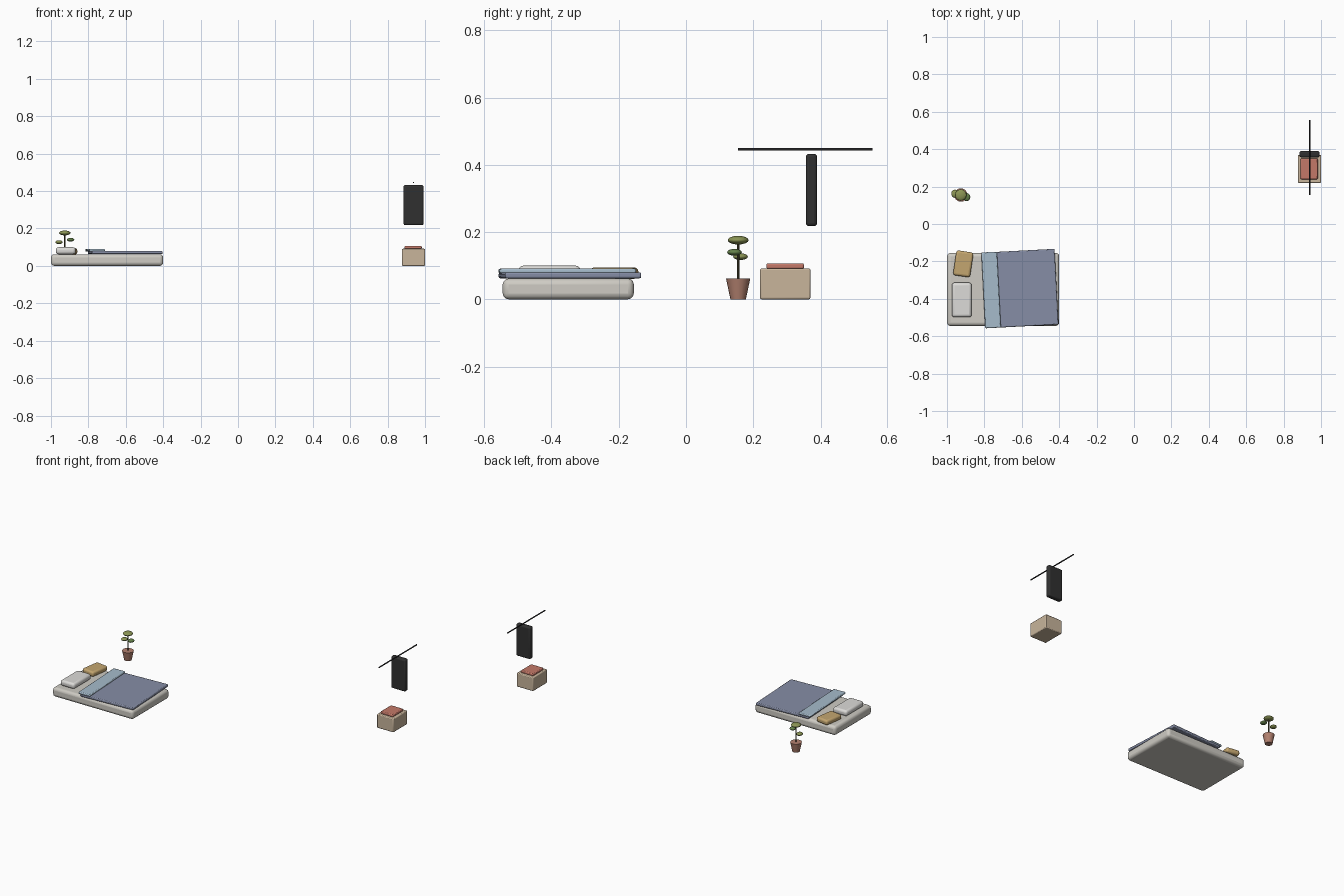
import bpy
from math import radians

if "Cube" in bpy.data.objects:
    bpy.data.objects.remove(bpy.data.objects["Cube"])


def paint(obj, name, rgb):
    mat = bpy.data.materials.get(name) or bpy.data.materials.new(name)
    mat.diffuse_color = (*rgb, 1)
    mat.use_nodes = True
    mat.node_tree.nodes["Principled BSDF"].inputs["Base Color"].default_value = mat.diffuse_color
    obj.data.materials.append(mat)


def soft_box(name, center, size, bevel, mat, rgb, turn=0, segments=3):
    """Box with rounded edges, given its centre and full size."""
    bpy.ops.mesh.primitive_cube_add(size=1, location=center)
    obj = bpy.context.object
    obj.name = name
    obj.scale = size
    bpy.ops.object.transform_apply(location=False, rotation=False, scale=True)
    obj.rotation_euler.z = radians(turn)
    mod = obj.modifiers.new("round", "BEVEL")
    mod.width, mod.segments = bevel, segments
    bpy.ops.object.shade_smooth_by_angle(angle=radians(35))
    paint(obj, mat, rgb)
    return obj


def cone(name, x, y, z0, z1, r0, r1, sides, mat, rgb):
    """Upright tapered cylinder from z0 to z1."""
    bpy.ops.mesh.primitive_cone_add(vertices=sides, radius1=r0, radius2=r1, depth=z1 - z0,
                                    location=(x, y, (z0 + z1) / 2))
    obj = bpy.context.object
    obj.name = name
    bpy.ops.object.shade_smooth_by_angle(angle=radians(35))
    paint(obj, mat, rgb)
    return obj


# Bed: mattress, tilted blanket with folded top, two pillows
soft_box("mattress", (-0.70, -0.35, 0.031), (0.60, 0.39, 0.062), 0.018,
         "linen", (0.62, 0.60, 0.55))
soft_box("blanket", (-0.603, -0.345, 0.0715), (0.378, 0.405, 0.018), 0.005,
         "blue_grey", (0.24, 0.27, 0.38), 3, 2)
soft_box("blanket_fold", (-0.764, -0.353, 0.084), (0.084, 0.406, 0.014), 0.005,
         "pale_blue", (0.38, 0.50, 0.60), 3, 2)
soft_box("white_pillow", (-0.921, -0.406, 0.081), (0.105, 0.185, 0.038), 0.014,
         "pillow_white", (0.72, 0.71, 0.69))
soft_box("ochre_pillow", (-0.913, -0.213, 0.078), (0.092, 0.134, 0.034), 0.012,
         "ochre", (0.55, 0.38, 0.16), -8.5)

# Potted plant
PX, PY = -0.926, 0.155
cone("plant_pot", PX, PY, 0, 0.062, 0.023, 0.036, 16, "terracotta", (0.45, 0.22, 0.16))
cone("plant_stem", PX, PY, 0.06, 0.175, 0.004, 0.004, 8, "stem", (0.07, 0.06, 0.03))
leaves = [("top_leaf", (PX, PY, 0.176), (0.031, 0.031, 0.013), "olive", (0.26, 0.30, 0.09)),
          ("left_leaf", (-0.957, 0.162, 0.127), (0.020, 0.022, 0.010), "olive", (0.26, 0.30, 0.09)),
          ("right_leaf", (-0.895, 0.144, 0.140), (0.020, 0.022, 0.010), "green", (0.13, 0.22, 0.07))]
for name, loc, size, mat, rgb in leaves:
    bpy.ops.mesh.primitive_uv_sphere_add(segments=12, ring_count=8, radius=1, location=loc)
    leaf = bpy.context.object
    leaf.name = name
    leaf.scale = size
    bpy.ops.object.shade_smooth_by_angle(angle=radians(35))
    paint(leaf, mat, rgb)

# Storage box with folded cloth on top
soft_box("storage_box", (0.9385, 0.295, 0.046), (0.123, 0.15, 0.092), 0.005,
         "cardboard", (0.58, 0.46, 0.33), 0, 2)
soft_box("folded_cloth", (0.9365, 0.295, 0.0985), (0.092, 0.112, 0.017), 0.005,
         "coral", (0.55, 0.19, 0.14), 0, 2)

# Hanging garment under a wall rod
soft_box("hanging_garment", (0.9385, 0.373, 0.325), (0.107, 0.034, 0.215), 0.010,
         "charcoal", (0.03, 0.03, 0.03))
rod = cone("hanging_rod", 0.9385, 0.355, 0.245, 0.645, 0.004, 0.004, 12,
           "dark_metal", (0.02, 0.02, 0.022))
rod.location.z = 0.446
rod.rotation_euler.x = radians(90)
